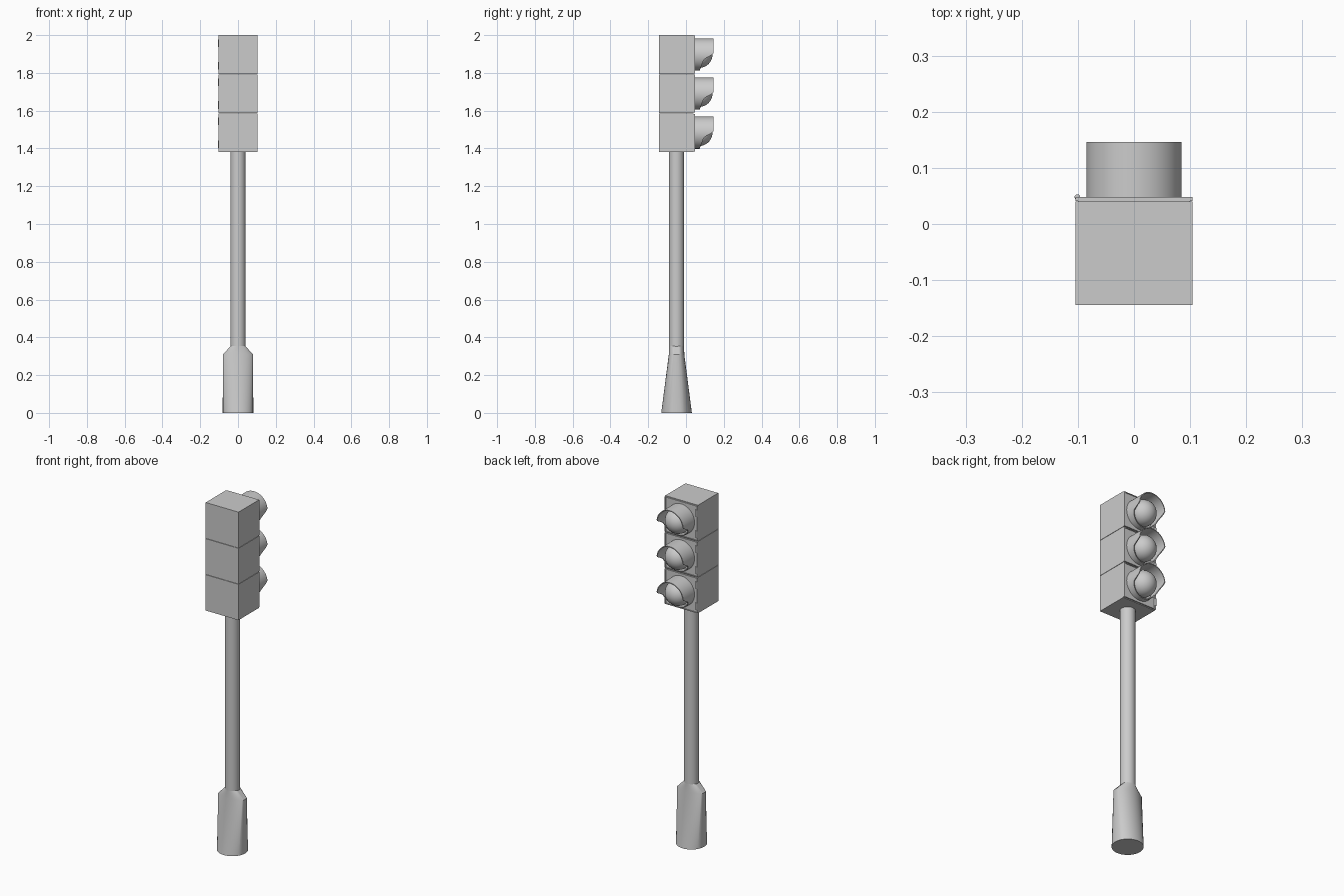
import bpy, bmesh, math
from mathutils import Matrix, Vector

cube = bpy.data.objects.get("Cube")
if cube:
    bpy.data.objects.remove(cube)

grey = bpy.data.materials.new("plain grey")
grey.use_nodes = True
COLOUR = (0.6, 0.6, 0.6, 1)
grey.diffuse_color = COLOUR
grey.node_tree.nodes["Principled BSDF"].inputs["Base Color"].default_value = COLOUR

SIDES = 48
POLE_Y = -0.05
FRONT_Y = 0.046
BOTTOM, PITCH = 1.38, 0.62 / 3


def finish(name, bm, smooth=True):
    bmesh.ops.recalc_face_normals(bm, faces=bm.faces)
    mesh = bpy.data.meshes.new(name)
    bm.to_mesh(mesh)
    bm.free()
    mesh.materials.append(grey)
    obj = bpy.data.objects.new(name, mesh)
    bpy.context.collection.objects.link(obj)
    if smooth:
        bpy.ops.object.select_all(action="DESELECT")
        obj.select_set(True)
        bpy.context.view_layer.objects.active = obj
        bpy.ops.object.shade_smooth_by_angle(angle=math.radians(35))
    return obj


def add_box(bm, low, high):
    low, high = Vector(low), Vector(high)
    matrix = Matrix.Translation((low + high) / 2) @ Matrix.Diagonal((*(high - low), 1))
    bmesh.ops.create_cube(bm, size=1, matrix=matrix)


def loft(bm, rings, closed=False):
    rows = [[bm.verts.new(p) for p in ring] for ring in rings]
    pairs = list(zip(rows, rows[1:]))
    if closed:
        pairs.append((rows[-1], rows[0]))
    for a, b in pairs:
        for i in range(len(a)):
            j = (i + 1) % len(a)
            bm.faces.new((a[i], a[j], b[j], b[i]))
    if not closed:
        bm.faces.new(rows[0])
        bm.faces.new(rows[-1])


def section(rx, ry, z, limit):
    # Ellipse with its left and right ends cut flat
    angles = [2 * math.pi * i / SIDES for i in range(SIDES)]
    return [(max(-limit, min(limit, rx * math.cos(a))), POLE_Y + ry * math.sin(a), z)
            for a in angles]


# Flared base, pinched to the pole with a sloped shoulder on each side
bm = bmesh.new()
loft(bm, [section(0.081, 0.081, 0, 0.081),
          section(0.088, 0.041, 0.31, 0.08),
          section(0.04, 0.04, 0.355, 0.037)])
finish("base", bm)

# Pole
bm = bmesh.new()
loft(bm, [section(0.04, 0.04, z, 0.04) for z in (0.3, BOTTOM + 0.01)])
finish("pole", bm)


def visor_edge(a):
    # Long hood above, sweeping back to a short rim below
    height = math.sin(a)
    t = max(0, min(1, (height + 0.38) / 0.5))
    rim = 0.072 + 0.02 * max(0, min(1, (height + 1) / 0.62))
    return rim + (0.146 - rim) * t * t * (3 - 2 * t)


for index, label in enumerate(("lower", "middle", "upper")):
    low = BOTTOM + index * PITCH
    high = low + PITCH
    centre = low + PITCH / 2

    # Signal housing with a hairline seam to its neighbours
    bm = bmesh.new()
    add_box(bm, (-0.104, -0.144, low + 0.001 * (index > 0)),
            (0.104, FRONT_Y - 0.006, high - 0.001 * (index < 2)))
    finish(label + "_housing", bm, False)

    # Door panel with a raised border
    bm = bmesh.new()
    add_box(bm, (-0.1, FRONT_Y - 0.007, low + 0.004), (0.1, FRONT_Y - 0.002, high - 0.004))
    for side in (-1, 1):
        xs = sorted((side * 0.104, side * 0.095))
        add_box(bm, (xs[0], FRONT_Y - 0.005, low + 0.003), (xs[1], FRONT_Y + 0.002, high - 0.003))
        z = centre + side * (PITCH / 2 - 0.005)
        add_box(bm, (-0.095, FRONT_Y - 0.005, z - 0.002), (0.095, FRONT_Y + 0.002, z + 0.002))
    finish(label + "_door", bm, False)

    # Hinge barrels on the right edge
    bm = bmesh.new()
    for offset in (-0.06, 0.06):
        bmesh.ops.create_cone(bm, cap_ends=True, segments=12, radius1=0.005, radius2=0.005,
                              depth=0.04,
                              matrix=Matrix.Translation((-0.101, FRONT_Y + 0.002, centre + offset)))
    finish(label + "_hinges", bm)

    # Hooded visor, a thin tube with a swept front edge
    bm = bmesh.new()
    angles = [2 * math.pi * i / 64 for i in range(64)]

    def ring(radius, edge):
        return [(radius * math.cos(a), visor_edge(a) if edge else FRONT_Y - 0.004,
                 centre + radius * math.sin(a)) for a in angles]

    loft(bm, [ring(0.085, False), ring(0.085, True), ring(0.08, True), ring(0.08, False)],
         closed=True)
    finish(label + "_visor", bm)

    # Domed lens
    bm = bmesh.new()
    bmesh.ops.create_uvsphere(bm, u_segments=40, v_segments=24, radius=0.07,
                              matrix=Matrix.Translation((0, 0.07, centre)))
    bmesh.ops.bisect_plane(bm, geom=bm.verts[:] + bm.edges[:] + bm.faces[:],
                           plane_co=(0, FRONT_Y - 0.004, 0), plane_no=(0, 1, 0),
                           clear_inner=True)
    finish(label + "_lens", bm)
